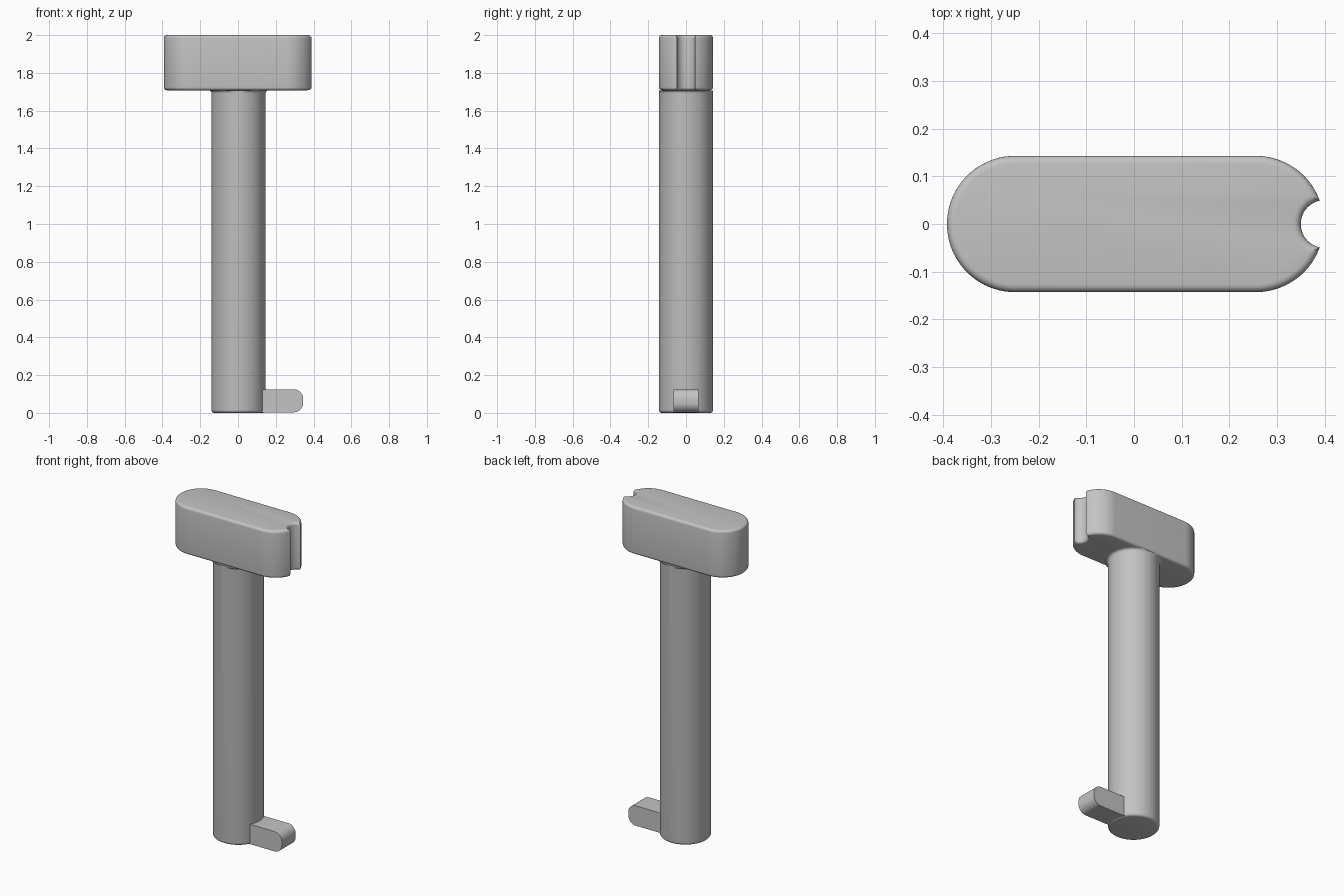
import bpy
import bmesh
from math import sin, cos, pi, asin, acos, sqrt

cube = bpy.data.objects.get("Cube")
if cube:
    bpy.data.objects.remove(cube, do_unlink=True)

GREY = 0.55
CENTRE_X = 0.003
RADIUS = 0.143
HEAD_BOTTOM, HEAD_TOP = 1.708, 2.0
FILLET = 0.016
STEPS = 5

metal = bpy.data.materials.new("plain grey")
metal.use_nodes = True
metal.diffuse_color = (GREY, GREY, GREY, 1)
metal.node_tree.nodes["Principled BSDF"].inputs["Base Color"].default_value = (GREY, GREY, GREY, 1)


def loft(name, rings):
    """Skin a stack of matching closed rings and cap both ends."""
    bm = bmesh.new()
    rows = [[bm.verts.new(p) for p in ring] for ring in rings]
    n = len(rows[0])
    for low, high in zip(rows, rows[1:]):
        for i in range(n):
            j = (i + 1) % n
            bm.faces.new((low[i], low[j], high[j], high[i]))
    bm.faces.new(rows[0][::-1])
    bm.faces.new(rows[-1])
    bmesh.ops.recalc_face_normals(bm, faces=bm.faces[:])
    mesh = bpy.data.meshes.new(name)
    bm.to_mesh(mesh)
    bm.free()
    obj = bpy.data.objects.new(name, mesh)
    bpy.context.collection.objects.link(obj)
    mesh.materials.append(metal)
    bpy.ops.object.select_all(action="DESELECT")
    obj.select_set(True)
    bpy.context.view_layer.objects.active = obj
    bpy.ops.object.shade_smooth_by_angle(angle=pi / 5)
    return obj


def arc(cx, cy, r, start, end, count):
    angles = [start + (end - start) * i / count for i in range(count + 1)]
    return [(cx + r * cos(a), cy + r * sin(a)) for a in angles]


# Quarter-round steps: (inset from the side, distance from the end)
ROUND = [(FILLET * (1 - sin(a)), FILLET * (1 - cos(a)))
         for a in (pi / 2 * i / STEPS for i in range(STEPS + 1))]


# Head: long rounded bar with a round groove in its left end
def head_outline(inset):
    half = 0.2525
    groove_x = 0.40 - CENTRE_X
    r_end, r_groove = RADIUS - inset, 0.05 + inset
    gap = groove_x - half
    # where the end arc meets the groove arc
    along = (gap ** 2 + r_end ** 2 - r_groove ** 2) / (2 * gap)
    tip = acos(along / r_end)
    mouth = acos((along - gap) / r_groove)
    pts = arc(half, 0, r_end, tip, pi / 2, 20)
    pts += arc(-half, 0, r_end, pi / 2, 3 * pi / 2, 40)
    pts += arc(half, 0, r_end, -pi / 2, -tip, 20)
    pts += arc(groove_x, 0, r_groove, 2 * pi - mouth, mouth, 24)[1:-1]
    return [(x + CENTRE_X, y) for x, y in pts]


levels = [(d, HEAD_BOTTOM + h) for d, h in ROUND]
levels += [(d, HEAD_TOP - h) for d, h in reversed(ROUND)]
loft("head", [[(x, y, z) for x, y in head_outline(d)] for d, z in levels])


# Shaft: round bar, rounded at the foot and flared where it meets the head
def shaft_ring(r, z):
    pts = arc(CENTRE_X, 0, r, 0, 2 * pi, 64)[:-1]
    return [(x, max(-RADIUS, min(RADIUS, y)), z) for x, y in pts]


profile = [(RADIUS - d, h) for d, h in ROUND]
profile += [(RADIUS + d, HEAD_BOTTOM - h) for d, h in reversed(ROUND)]
loft("shaft", [shaft_ring(r, z) for r, z in profile])

# Tooth: flat bit at the foot, with its outer corners rounded
low, high, tip_x, corner = 0.003, 0.125, 0.345, 0.05
side = [(0.06, low)]
side += arc(tip_x - corner, low + corner, corner, -pi / 2, 0, 8)
side += arc(tip_x - corner, high - corner, corner, 0, pi / 2, 8)
side += [(0.06, high)]
loft("tooth", [[(x, y, z) for x, z in side] for y in (-0.067, 0.067)])
